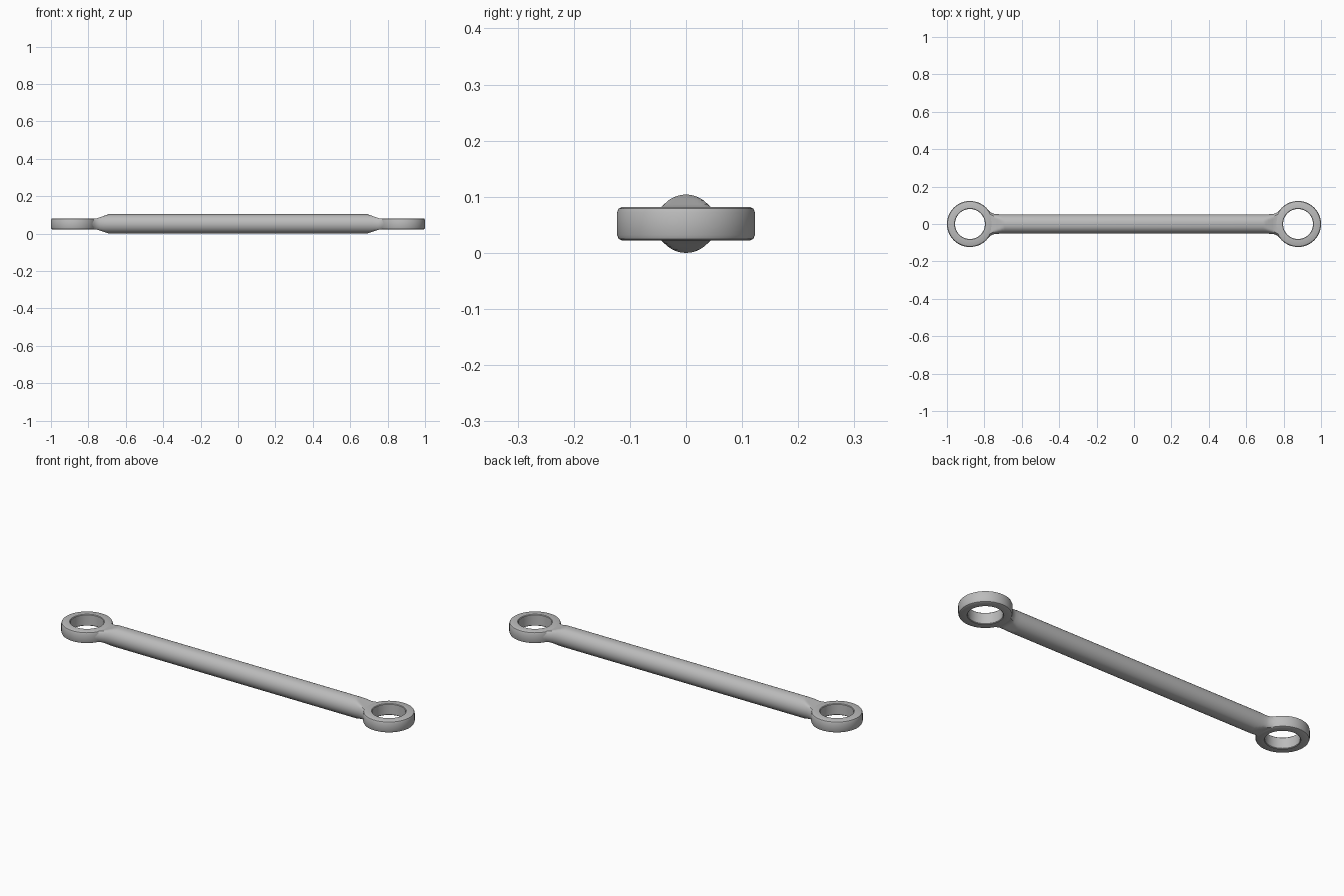
import bpy, bmesh, math

cube = bpy.data.objects.get("Cube")
if cube:
    bpy.data.objects.remove(cube, do_unlink=True)

MID_Z = 0.052        # height of the centre line
ROD_R = 0.052
EYE_X = 0.877        # centre of each end ring

steel = bpy.data.materials.new("steel grey")
steel.use_nodes = True
colour = (0.5, 0.5, 0.5, 1)
steel.diffuse_color = colour
steel.node_tree.nodes["Principled BSDF"].inputs["Base Color"].default_value = colour


def loft(name, loops, closed):
    """Skin a series of point loops; either cap the ends or join last to first."""
    bm = bmesh.new()
    rows = [[bm.verts.new(p) for p in loop] for loop in loops]
    n = len(rows[0])
    pairs = list(zip(rows, rows[1:]))
    if closed:
        pairs.append((rows[-1], rows[0]))
    else:
        bm.faces.new(rows[0])
        bm.faces.new(rows[-1])
    for a, b in pairs:
        for i in range(n):
            j = (i + 1) % n
            bm.faces.new((a[i], a[j], b[j], b[i]))
    bmesh.ops.recalc_face_normals(bm, faces=bm.faces)
    mesh = bpy.data.meshes.new(name)
    bm.to_mesh(mesh)
    bm.free()
    mesh.materials.append(steel)
    obj = bpy.data.objects.new(name, mesh)
    bpy.context.collection.objects.link(obj)
    bpy.ops.object.select_all(action="DESELECT")
    obj.select_set(True)
    bpy.context.view_layer.objects.active = obj
    bpy.ops.object.shade_smooth_by_angle(angle=math.radians(30))
    return obj


def rod_section(x, half_width, half_height, sides=48):
    """Round section with its top and bottom planed flat at half_height."""
    pts = []
    for i in range(sides):
        a = math.tau * i / sides
        z = max(-half_height, min(half_height, ROD_R * math.sin(a)))
        pts.append((x, half_width * math.cos(a), MID_Z + z))
    return pts


# Round rod whose ends are planed down and flared into the rings
neck = [(0.69, 0.052, 0.052), (0.705, 0.052, 0.047), (0.72, 0.052, 0.042),
        (0.74, 0.053, 0.035), (0.755, 0.056, 0.030), (0.77, 0.065, 0.029),
        (0.79, 0.085, 0.029)]
ends = [(-x, w, h) for x, w, h in reversed(neck)] + neck
loft("connecting_rod", [rod_section(*s) for s in ends], closed=False)

# End rings, turned from a square section with softened corners
section = [(0.080, -0.027), (0.083, -0.030), (0.114, -0.030), (0.120, -0.027),
           (0.123, -0.020), (0.123, 0.020), (0.120, 0.027), (0.114, 0.030),
           (0.083, 0.030), (0.080, 0.027)]
for side, name in ((1, "left_ring"), (-1, "right_ring")):
    loops = []
    for i in range(64):
        a = math.tau * i / 64
        loops.append([(side * EYE_X + r * math.cos(a), r * math.sin(a), MID_Z + z)
                      for r, z in section])
    loft(name, loops, closed=True)
